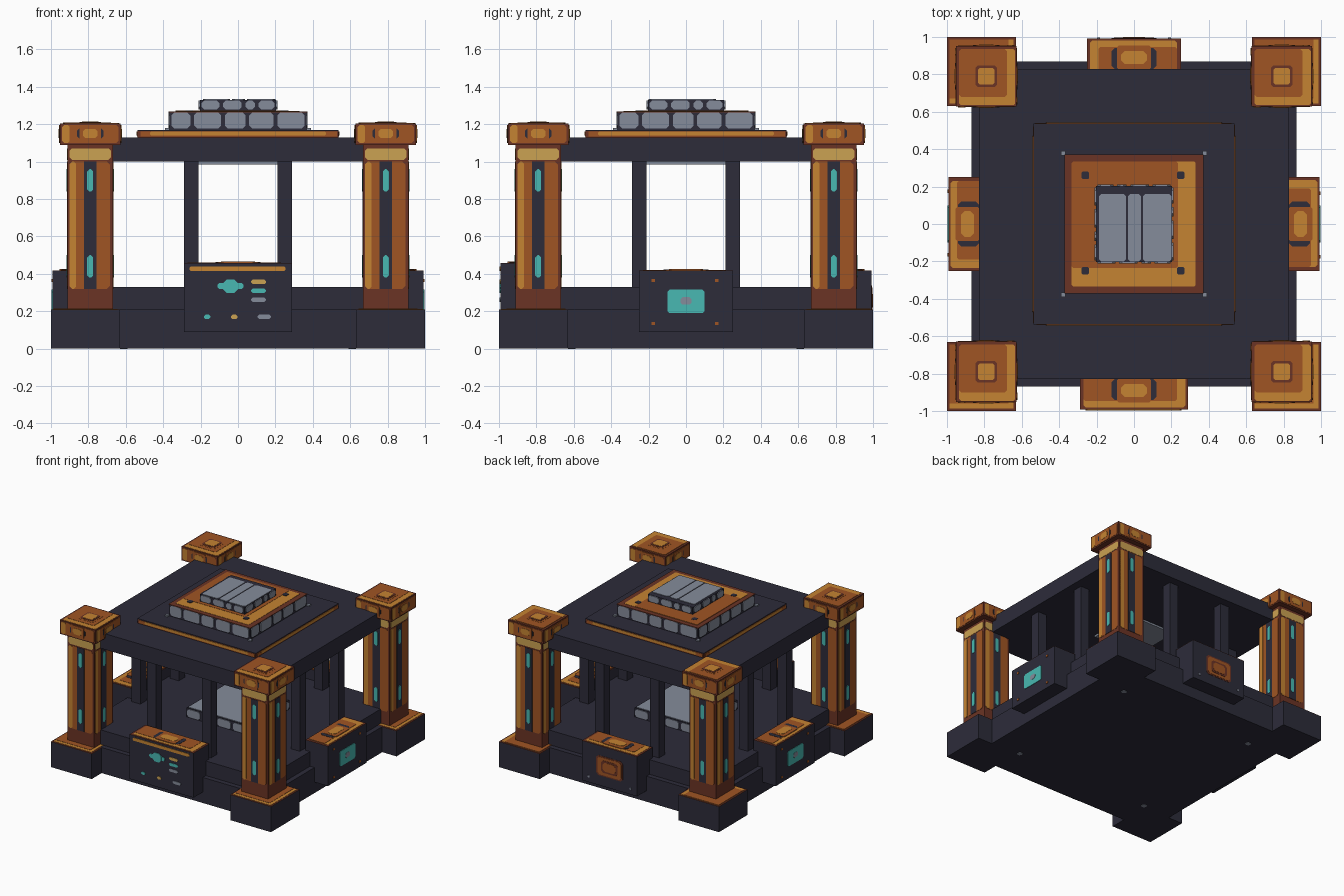
import bpy, bmesh
from math import radians
from mathutils import Matrix

cube = bpy.data.objects.get("Cube")
if cube:
    bpy.data.objects.remove(cube, do_unlink=True)

COLOURS = {
    "dark_metal": (.026, .025, .042),
    "dark_red": (.147, .034, .018),
    "orange": (.352, .091, .017),
    "gold": (.56, .23, .032),
    "tan": (.597, .36, .085),
    "teal": (.065, .485, .445),
    "grey": (.235, .262, .328),
}
NAMES = list(COLOURS)
MATS = []
for name, rgb in COLOURS.items():
    m = bpy.data.materials.new(name)
    m.use_nodes = True
    m.diffuse_color = (*rgb, 1)
    bsdf = m.node_tree.nodes["Principled BSDF"]
    bsdf.inputs["Base Color"].default_value = (*rgb, 1)
    bsdf.inputs["Roughness"].default_value = .7
    MATS.append(m)

STEP = .002  # thickness of one painted layer


class Part:
    """A mesh gathered from slabs, each slab with one colour."""

    def __init__(self, name, cx=0, cy=0):
        self.name, self.bm = name, bmesh.new()
        self.at = Matrix.Translation((cx, cy, 0))

    def slab(self, M, u0, u1, v0, v1, w0, w1, mat, cut=0):
        c = cut
        if c:
            pts = [(u0 + c, v0), (u1 - c, v0), (u1, v0 + c), (u1, v1 - c),
                   (u1 - c, v1), (u0 + c, v1), (u0, v1 - c), (u0, v0 + c)]
        else:
            pts = [(u0, v0), (u1, v0), (u1, v1), (u0, v1)]
        lo, hi = [[self.bm.verts.new(M @ Matrix.Translation((u, v, w)).to_translation())
                   for u, v in pts] for w in (w0, w1)]
        n = len(pts)
        faces = [lo[::-1], hi] + [(lo[i], lo[(i + 1) % n], hi[(i + 1) % n], hi[i])
                                  for i in range(n)]
        for f in faces:
            self.bm.faces.new(f).material_index = NAMES.index(mat)

    def box(self, x0, x1, y0, y1, z0, z1, mat, cut=0):
        self.slab(self.at, x0, x1, y0, y1, z0, z1, mat, cut)

    def block(self, h, z0, z1, mat):
        self.box(-h, h, -h, h, z0, z1, mat)

    def top(self, x0, x1, y0, y1, z, layer, mat, cut=0):
        self.box(x0, x1, y0, y1, z - .003, z + STEP * layer, mat, cut)

    def side(self, k, d, u0, u1, z0, z1, layer, mat, cut=0):
        """Plate on side k (0 front, 1 right, 2 back, 3 left), d from the centre."""
        M = self.at @ Matrix.Rotation(radians(90 * k), 4, 'Z') @ Matrix.Rotation(radians(90), 4, 'X')
        self.slab(M, u0, u1, z0, z1, d - .003, d + STEP * layer, mat, cut)

    def done(self):
        me = bpy.data.meshes.new(self.name)
        self.bm.to_mesh(me)
        self.bm.free()
        for m in MATS:
            me.materials.append(m)
        ob = bpy.data.objects.new(self.name, me)
        bpy.context.scene.collection.objects.link(ob)


def teeth(p, h, z0, z1, edges):
    """Rough stone blocks around a dark core."""
    for k in range(4):
        for a, b in zip(edges, edges[1:]):
            p.side(k, h, a + .01, b - .01, z0, z1, 3, "grey", .015)


# Floor slabs with feet discs
p = Part("floor")
p.block(.87, 0, .21, "dark_metal")
p.block(.83, .21, .33, "dark_metal")
for x in (-.61, .61):
    for y in (-.61, .61):
        p.box(x - .02, x + .02, y - .02, y + .02, -.002, .01, "grey", .01)
p.done()

# Corner towers
for nx, sx in (("left", 1), ("right", -1)):
    for ny, sy in (("front", -1), ("back", 1)):
        tag = ny + "_" + nx
        p = Part(tag + "_foot", sx * .815, sy * .815)
        p.block(.185, 0, .208, "dark_metal")
        p.top(-.185, .185, -.185, .185, .208, 1, "dark_red")
        p.top(-.172, .172, -.172, .172, .208, 2, "gold")
        p.top(-.172, .145, -.145, .172, .208, 3, "orange")
        p.done()

        p = Part(tag + "_pillar", sx * .79, sy * .79)
        d = .121
        p.block(d, .2, 1.09, "dark_red")
        for k in range(4):
            p.side(k, d, -.11, .105, .32, 1.0, 1, "orange", .015)
            p.side(k, d, -.11, -.075, .32, 1.0, 2, "gold", .012)
            p.side(k, d, -.11, .11, 1.01, 1.07, 1, "tan", .012)
            p.side(k, d, -.033, .033, .32, 1.0, 2, "dark_metal")
            for z in (.38, .84):
                p.side(k, d, -.016, .016, z, z + .12, 3, "teal", .012)
        p.done()

        p = Part(tag + "_cap", sx * .79, sy * .79)
        d = .162
        p.block(d, 1.09, 1.205, "dark_red")
        for k in range(4):
            p.side(k, d, -.15, .15, 1.1, 1.195, 1, "orange", .01)
            p.side(k, d, -.15, -.11, 1.1, 1.195, 2, "gold", .01)
            p.side(k, d, -.07, .07, 1.12, 1.18, 2, "dark_metal", .015)
            p.side(k, d, -.058, .058, 1.1, 1.195, 3, "orange", .01)
            p.side(k, d, -.04, .04, 1.125, 1.175, 4, "gold", .015)
        p.top(-.145, .155, -.155, .145, 1.205, 1, "gold", .01)
        p.top(-.145, .11, -.11, .145, 1.205, 2, "orange", .01)
        for h, mat in ((.08, "dark_metal"), (.074, "orange"), (.058, "dark_red"), (.045, "gold")):
            layer = 3 + (mat != "dark_metal") + (h < .06) + (h < .05)
            p.top(-h, h, -h, h, 1.2, layer + 1, mat, .012)
        p.done()


# Consoles on the four sides
def console(name, k, half, top):
    p = Part(name + "_console")
    p.at = Matrix.Rotation(radians(90 * k), 4, 'Z')
    d = .992
    p.box(-half, half, -d, -.79, .09, top, "dark_metal")
    p.top(-half, half, -d, -.79, top, 1, "dark_red")
    p.top(-half + .02, half - .015, -d + .012, -.8, top, 2, "gold", .01)
    p.top(-half + .02, half - .06, -d + .045, -.8, top, 3, "orange", .01)
    p.top(-.12, .12, -.94, -.83, top, 4, "dark_metal", .015)
    p.top(-.09, .09, -.955, -.825, top, 5, "orange", .01)
    p.top(-.07, .07, -.925, -.855, top, 6, "gold", .02)
    return p, d


p, d = console("front", 0, .29, .455)
p.side(0, d, -.26, .255, .415, .44, 2, "gold", .008)
p.side(0, d, -.11, .03, .318, .35, 2, "teal", .01)
p.side(0, d, -.08, 0, .298, .37, 3, "teal", .02)
for u, z, w, mat in ((.11, .357, .04, "tan"), (.11, .31, .04, "teal"), (.11, .262, .04, "grey"),
                     (-.165, .17, .018, "teal"), (-.02, .17, .018, "tan"), (.14, .17, .036, "grey")):
    p.side(0, d, u - w, u + w, z - .012, z + .012, 2, mat, .009)
p.done()

for name, k in (("left", 1), ("right", 3)):
    p, d = console(name, k, .25, .415)
    p.side(0, d, -.1, .1, .19, .315, 2, "teal", .012)
    p.side(0, d, -.03, .03, .235, .275, 3, "grey", .012)
    for u in (-.175, .165):
        for z in (.135, .365):
            p.side(0, d, u - .01, u + .01, z - .008, z + .008, 2, "orange")
    p.done()

p, d = console("back", 2, .25, .415)
for i, (w, h, mat) in enumerate(((.12, .082, "dark_red"), (.108, .072, "orange"),
                                 (.075, .05, "dark_red"), (.058, .036, "orange"))):
    p.side(0, d, -w, w, .255 - h, .255 + h, i + 1, mat, .018)
for u in (-.19, .19):
    p.side(0, d, u - .008, u + .008, .13, .146, 2, "grey")
p.done()

# Slim posts between floor and roof
p = Part("roof_posts")
for k in range(4):
    p.at = Matrix.Rotation(radians(90 * k), 4, 'Z')
    for x in (-.25, .25):
        p.box(x - .04, x + .04, -.765, -.685, .32, 1.01, "dark_metal")
p.done()

# Stone pedestal inside and stone plate on the ceiling
p = Part("inner_pedestal")
p.block(.275, .32, .405, "dark_metal")
teeth(p, .275, .335, .4, (-.275, -.14, 0, .14, .275))
p.top(-.265, .265, -.265, .265, .405, 2, "grey")
p.done()
p = Part("ceiling_plate")
p.block(.21, .985, 1.005, "grey")
p.done()

# Roof slab and gilded rim
p = Part("roof")
p.block(.83, 1.0, 1.13, "dark_metal")
p.done()
p = Part("roof_rim")
p.block(.538, 1.12, 1.165, "dark_red")
for k in range(4):
    p.side(k, .538, -.52, .53, 1.135, 1.16, 1, "orange")
    p.side(k, .538, -.47, .47, 1.14, 1.16, 2, "gold", .006)
p.top(-.538, .538, -.538, .538, 1.165, 2, "dark_metal")
for x in (-.378, .378):
    for y in (-.378, .378):
        p.box(x - .012, x + .012, y - .012, y + .012, 1.16, 1.18, "grey")
p.done()

# Stepped stone crown
p = Part("lower_crown")
p.block(.366, 1.16, 1.265, "dark_metal")
teeth(p, .366, 1.178, 1.262, (-.366, -.245, -.08, .05, .2, .366))
p.top(-.372, .372, -.372, .372, 1.266, 1, "dark_red")
p.top(-.335, .33, -.335, .335, 1.266, 2, "gold", .01)
p.top(-.335, .235, -.235, .335, 1.266, 3, "orange", .01)
for x in (-.26, .25):
    for y in (-.25, .26):
        p.top(x - .02, x + .02, y - .02, y + .02, 1.266, 4, "dark_metal", .006)
p.done()

p = Part("upper_crown")
p.block(.204, 1.26, 1.33, "dark_metal")
teeth(p, .204, 1.278, 1.328, (-.204, -.09, .03, .1, .204))
for a, b in ((-.188, -.042), (-.032, .038), (.048, .2)):
    p.top(a, b, -.2, .16, 1.33, 2, "grey", .012)
p.done()
